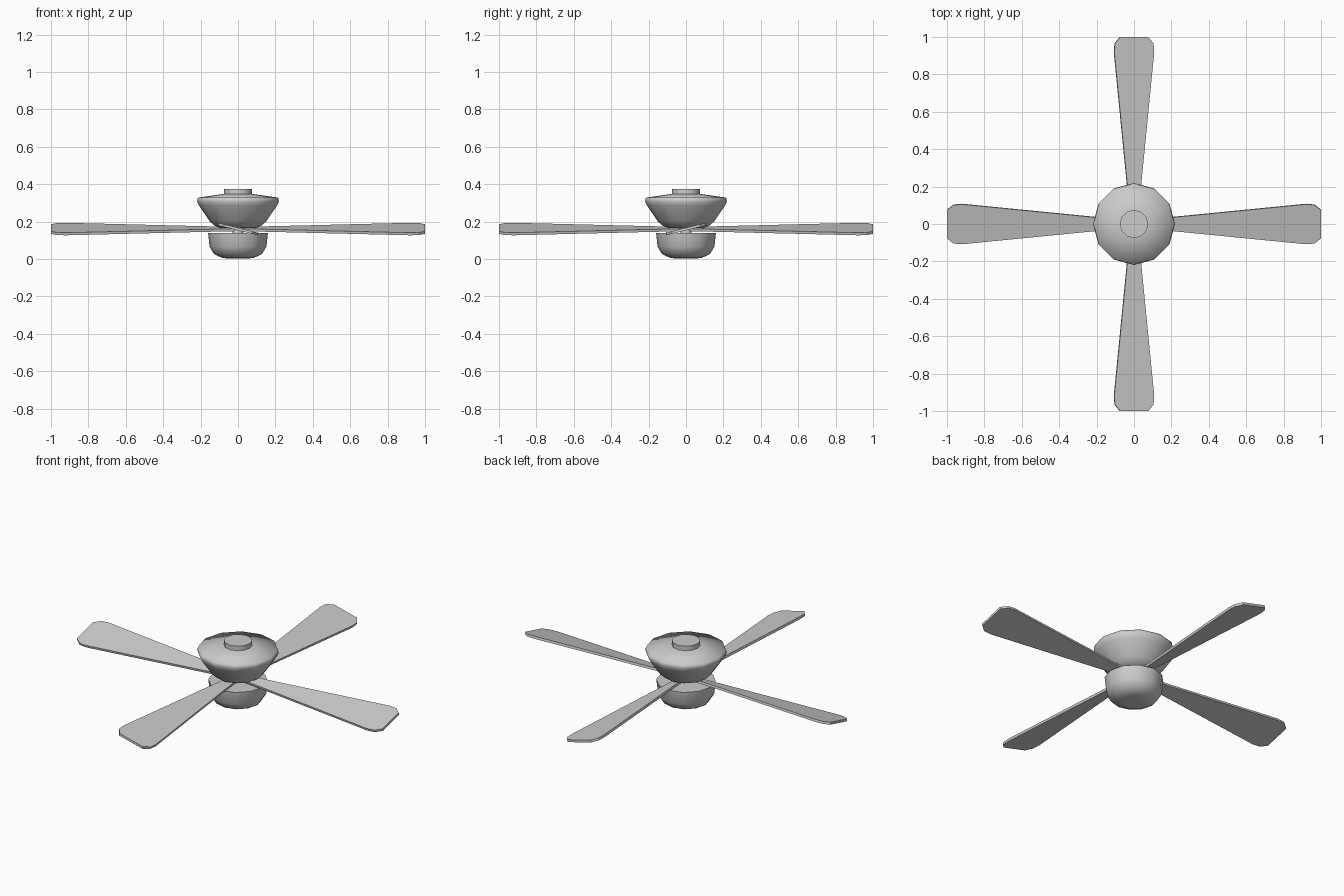
import bpy, bmesh, math
from mathutils import Matrix

if "Cube" in bpy.data.objects:
    bpy.data.objects.remove(bpy.data.objects["Cube"])


def finish(name, bm, smooth_angle):
    bmesh.ops.recalc_face_normals(bm, faces=bm.faces)
    mesh = bpy.data.meshes.new(name)
    bm.to_mesh(mesh)
    bm.free()
    ob = bpy.data.objects.new(name, mesh)
    bpy.context.collection.objects.link(ob)
    bpy.ops.object.select_all(action='DESELECT')
    ob.select_set(True)
    bpy.context.view_layer.objects.active = ob
    bpy.ops.object.shade_smooth_by_angle(angle=math.radians(smooth_angle))
    return ob


def turned(name, profile, sides=12, smooth_angle=80):
    """Closed solid of revolution from (radius, z) rings."""
    bm = bmesh.new()
    rings = [[bm.verts.new((r * math.cos(2 * math.pi * i / sides),
                            r * math.sin(2 * math.pi * i / sides), z))
              for i in range(sides)] for r, z in profile]
    for a, b in zip(rings, rings[1:]):
        for i in range(sides):
            j = (i + 1) % sides
            bm.faces.new((a[i], a[j], b[j], b[i]))
    bm.faces.new(rings[0])
    bm.faces.new(rings[-1])
    return finish(name, bm, smooth_angle)


def blade_pair(name, turn):
    """Double-ended pitched paddle, narrow at the hub."""
    half = [(0.2, 0.037), (0.92, 0.110), (0.965, 0.106), (1.0, 0.078)]
    upper = [(-x, w) for x, w in reversed(half)] + [(0, 0.018)] + half
    outline = upper + [(x, -w) for x, w in reversed(upper)]
    t = 0.014
    bm = bmesh.new()
    face = bm.faces.new([bm.verts.new((x, y, -t / 2)) for x, y in outline])
    ext = bmesh.ops.extrude_face_region(bm, geom=[face])
    top = [v for v in ext['geom'] if isinstance(v, bmesh.types.BMVert)]
    bmesh.ops.translate(bm, verts=top, vec=(0, 0, t))
    place = (Matrix.Translation((0, 0, 0.16)) @ Matrix.Rotation(turn, 4, 'Z')
             @ Matrix.Rotation(math.radians(14), 4, 'X'))
    bmesh.ops.transform(bm, matrix=place, verts=bm.verts)
    return finish(name, bm, 30)


# Motor housing with mounting collar on top
turned("motor_housing", [(0.095, 0.166), (0.125, 0.178), (0.15, 0.2),
                         (0.208, 0.285), (0.219, 0.308), (0.215, 0.328),
                         (0.076, 0.348), (0.076, 0.375)])

# Lamp bowl underneath
turned("lamp_bowl", [(0.06, 0.003), (0.085, 0.006), (0.128, 0.026),
                     (0.152, 0.065), (0.16, 0.14)])

# Spindle joining housing, blades and bowl
turned("spindle", [(0.03, 0.13), (0.03, 0.18)])

# Four blades as two crossed pairs
blade_pair("blades_side", 0)
blade_pair("blades_front_back", math.pi / 2)
